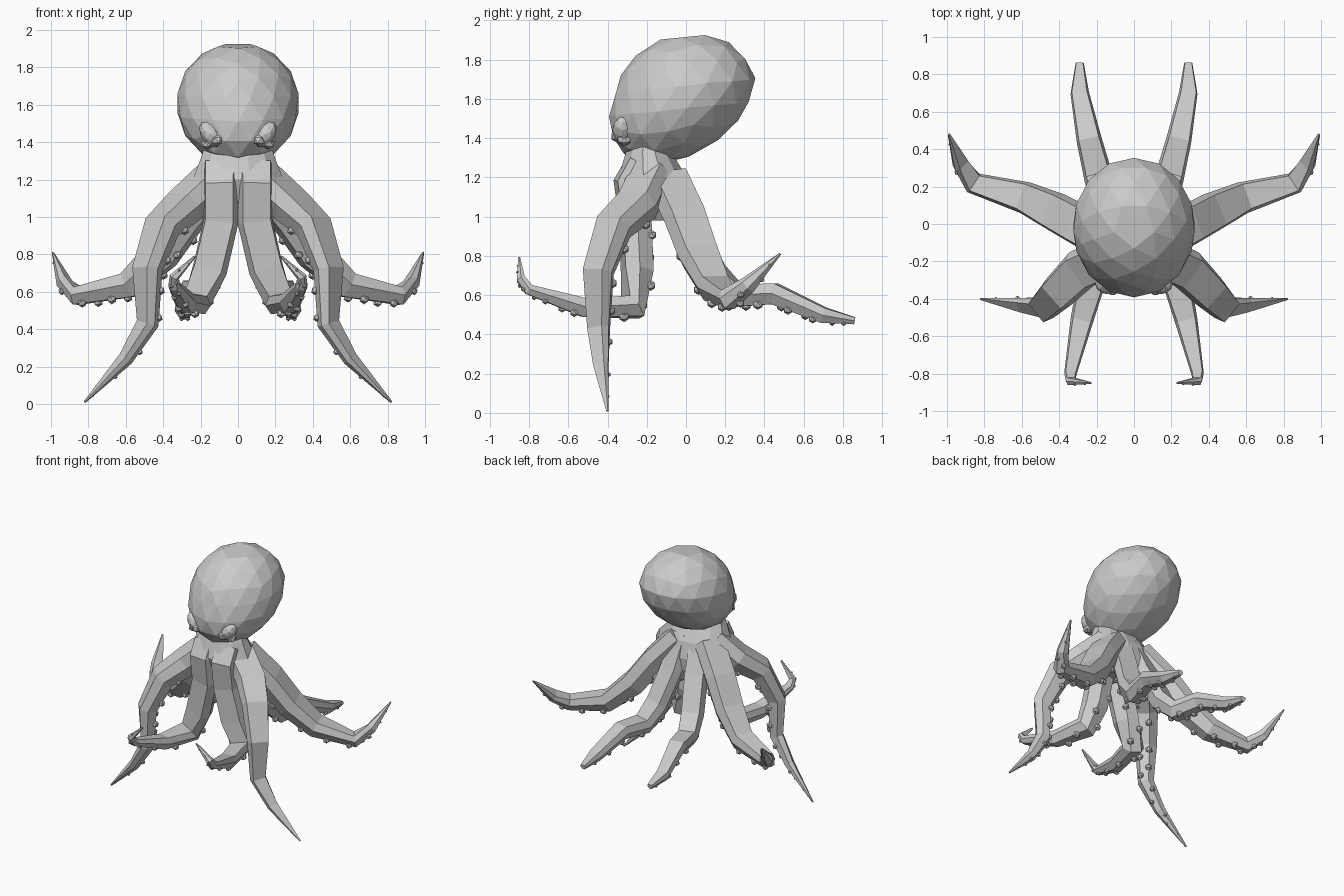
import bpy, bmesh, math
from mathutils import Vector, Matrix

cube = bpy.data.objects.get("Cube")
if cube:
    bpy.data.objects.remove(cube, do_unlink=True)

skin = bpy.data.materials.new("grey skin")
skin.use_nodes = True
GREY = (0.6, 0.6, 0.6, 1)
skin.diffuse_color = GREY
skin.node_tree.nodes["Principled BSDF"].inputs["Base Color"].default_value = GREY
UP = Vector((0, 0, 1))


def finish(bm, name, mirror=False):
    bmesh.ops.recalc_face_normals(bm, faces=bm.faces)
    mesh = bpy.data.meshes.new(name)
    bm.to_mesh(mesh)
    bm.free()
    mesh.materials.append(skin)
    ob = bpy.data.objects.new(name, mesh)
    bpy.context.collection.objects.link(ob)
    if mirror:
        ob.modifiers.new("Mirror", "MIRROR").use_mirror_merge = False


def loft(bm, rings):
    loops = [[bm.verts.new(point) for point in ring] for ring in rings]
    count = len(loops[0])
    for lower, upper in zip(loops, loops[1:]):
        for i in range(count):
            j = (i + 1) % count
            bm.faces.new((lower[i], lower[j], upper[j], upper[i]))
    bm.faces.new(loops[0])
    bm.faces.new(loops[-1])


def blob(bm, centre, size, turn=Matrix.Identity(4), detail=1):
    matrix = Matrix.Translation(centre) @ turn @ Matrix.Diagonal((*size, 1))
    bmesh.ops.create_icosphere(bm, subdivisions=detail, radius=1, matrix=matrix)


def make_head():
    # Faceted ball with a flat five-sided crown, drawn forward underneath
    bm = bmesh.new()
    bmesh.ops.create_icosphere(bm, subdivisions=1, radius=1,
                               matrix=Matrix.Rotation(-math.pi / 2, 4, "Z"))
    bmesh.ops.subdivide_edges(bm, edges=bm.edges[:], cuts=2, use_grid_fill=True)
    for vert in bm.verts:
        x, y, z = vert.co.normalized()
        z = min(z, 0.94)
        y = y * 0.365 - 0.015 + 0.1 * min(z, 0.1)
        vert.co = (x * 0.33, y, 1.61 + z * 0.325 + 0.1 * y)
    finish(bm, "head")


def make_body():
    # Neck flaring into the arm roots: height, half width, front, back
    bm = bmesh.new()
    rings = []
    for z, half, front, back in [(1.42, 0.17, -0.29, -0.06), (1.33, 0.2, -0.31, -0.07),
                                 (1.2, 0.25, -0.35, 0.01), (1.08, 0.26, -0.31, 0.04),
                                 (0.98, 0.19, -0.25, 0.03)]:
        middle, depth = (front + back) / 2, (back - front) / 2
        angles = [math.tau * (i + 0.5) / 12 for i in range(12)]
        rings.append([(half * math.cos(a), middle + depth * math.sin(a), z) for a in angles])
    loft(bm, rings)
    finish(bm, "body")


def make_eyes():
    # Slanted upper lid, eyeball in front, small lower lid
    bm = bmesh.new()
    blob(bm, (0.145, -0.32, 1.44), (0.05, 0.055, 0.08), Matrix.Rotation(0.65, 4, "Y"), detail=2)
    blob(bm, (0.115, -0.35, 1.41), (0.035, 0.035, 0.035))
    blob(bm, (0.165, -0.315, 1.39), (0.035, 0.04, 0.03))
    finish(bm, "eyes", mirror=True)


def make_suckers(name, points, frames, widths):
    # Two staggered rows of round suckers along the underside of an arm
    bm = bmesh.new()
    for i in range(1, len(points) - 1):
        count = max(1, round((points[i + 1] - points[i]).length / 0.18))
        for k in range(count):
            for row in (-0.45, 0.45):
                part = (k + 0.5 + row * 0.4) / count
                centre = points[i].lerp(points[i + 1], part)
                side = frames[i][0].lerp(frames[i + 1][0], part).normalized()
                under = frames[i][1].lerp(frames[i + 1][1], part).normalized()
                width = widths[i] + (widths[i + 1] - widths[i]) * part
                radius = min(0.027, width * 0.4)
                spot = centre + side * row * width + under * width * 0.8
                blob(bm, spot, (radius, radius, radius))
    finish(bm, name + "_suckers", mirror=True)


def make_arm(name, heading, path, base, root, power, tip=0.006):
    # Tapered six-sided tube; path is in hundredths, heading points outward
    points = [Vector(p) * 0.01 for p in path]
    spans = [b - a for a, b in zip(points, points[1:])]
    steps = [span.length for span in spans]
    across = Vector((*heading, 0)).normalized().cross(UP)
    frames, widths, rings = [], [], []
    for i, point in enumerate(points):
        near = spans[max(i - 1, 0):i + 1]
        along = sum((span.normalized() for span in near), Vector()).normalized()
        side = (across - along * across.dot(along)).normalized()
        under = along.cross(side)
        left = max(0, 1 - sum(steps[:i]) / sum(steps))
        width = min(root, base * left ** power) + tip
        frames.append((side, under))
        widths.append(width)
        # broad flat underside, ridged flanks
        half = [(0.5, 0.84), (1, 0), (0.8, -0.75)]
        section = half + [(-a, b) for a, b in reversed(half)]
        rings.append([point + (side * a + under * b) * width for a, b in section])
    bm = bmesh.new()
    loft(bm, rings)
    finish(bm, name, mirror=True)
    make_suckers(name, points, frames, widths)


make_head()
make_body()
make_eyes()
make_arm("front_arms", heading=(0.15, -1), base=0.13, root=0.088, power=0.8,
         path=[(9, -23, 127), (9, -29, 117), (9, -26, 98), (15, -25, 72), (22, -27, 54),
               (28, -52, 54), (34, -80, 63), (34, -84, 68), (23, -85, 79)])
make_arm("reaching_arms", heading=(0.75, -0.6), base=0.118, root=0.105, power=0.8,
         path=[(13, -17, 120), (28, -24, 106), (40, -36, 95), (48, -44, 72),
               (48, -44, 43), (60, -43, 24), (82, -40, 1)])
make_arm("side_arms", heading=(0.95, 0.3), base=0.135, root=0.105, power=0.7,
         path=[(12, -10, 118), (28, -1, 99), (41, 6, 80), (58, 14, 64),
               (86, 22, 58), (93, 32, 65), (99, 48, 81)])
make_arm("rear_arms", heading=(0.25, 1), base=0.08, root=0.065, power=0.5, tip=0.022,
         path=[(8, -9, 121), (10, 1, 97), (15, 13, 72), (19, 25, 60),
               (24, 45, 61), (29, 70, 50), (29, 86, 47)])
